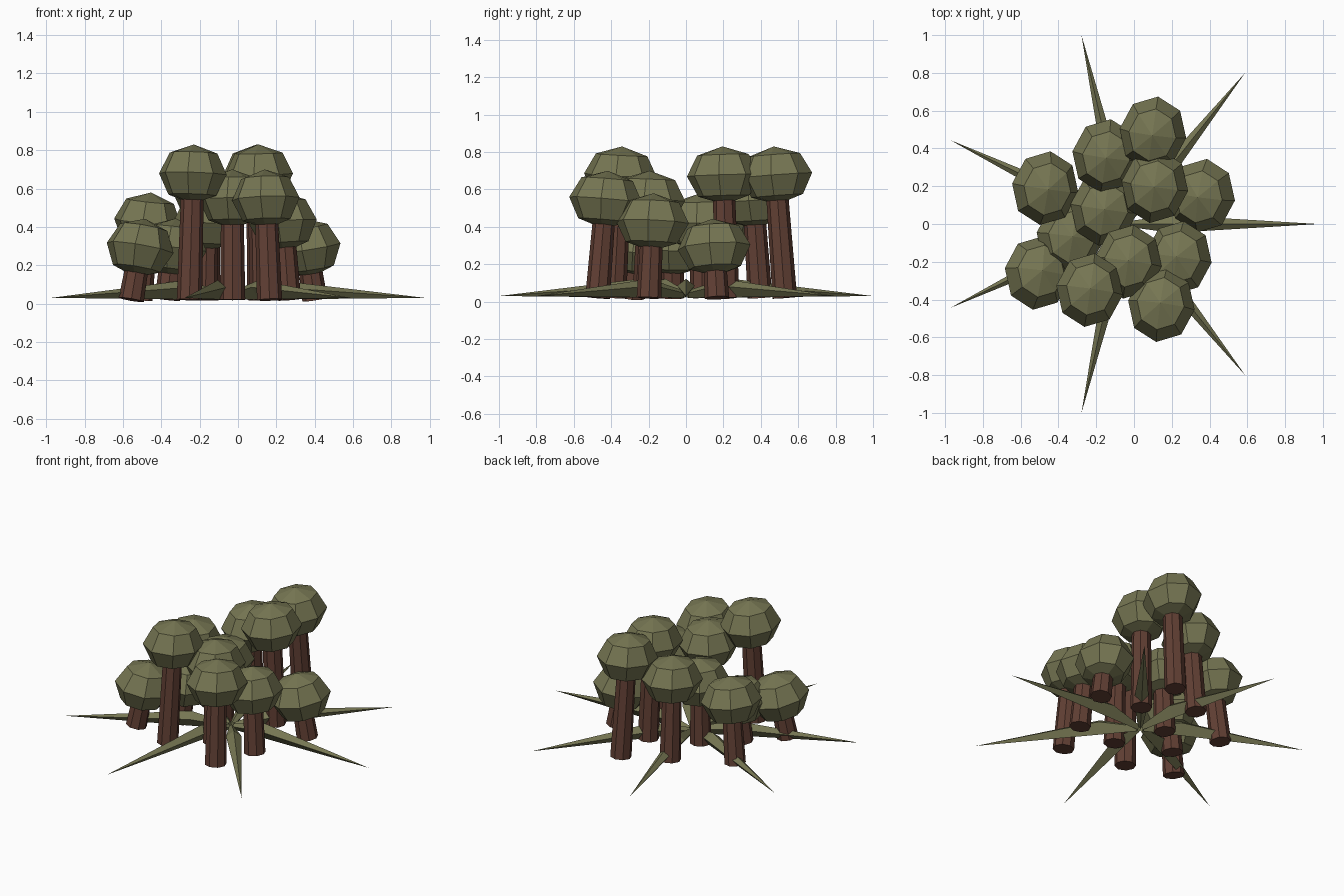
import bpy, bmesh
from math import cos, sin, pi, tau, radians
from mathutils import Vector, Matrix

cube = bpy.data.objects.get("Cube")
if cube:
    bpy.data.objects.remove(cube, do_unlink=True)


def material(name, rgb):
    m = bpy.data.materials.new(name)
    m.use_nodes = True
    m.diffuse_color = (*rgb, 1)
    bsdf = next(n for n in m.node_tree.nodes if n.type == 'BSDF_PRINCIPLED')
    bsdf.inputs["Base Color"].default_value = (*rgb, 1)
    bsdf.inputs["Roughness"].default_value = 0.9
    return m


OLIVE = material("olive green", (0.18, 0.18, 0.085))
BROWN = material("bark brown", (0.12, 0.05, 0.034))


def finish(name, bm, mat):
    bmesh.ops.recalc_face_normals(bm, faces=bm.faces)
    mesh = bpy.data.meshes.new(name)
    bm.to_mesh(mesh)
    bm.free()
    mesh.materials.append(mat)
    ob = bpy.data.objects.new(name, mesh)
    bpy.context.scene.collection.objects.link(ob)
    return ob


CENTER = Vector((-0.05, 0, 0))   # hub that stalks and leaves radiate from
LEVELS = [0.29, 0.425, 0.545, 0.675]   # cap centre heights

# Cap positions: x, y, height level
PLANTS = [
    (-0.47, 0.19, 1), (-0.15, 0.36, 2), (0.10, 0.48, 3), (0.11, 0.20, 3),
    (0.36, 0.15, 0), (-0.16, 0.08, 1), (-0.34, -0.07, 0), (-0.51, -0.26, 0),
    (-0.235, -0.35, 3), (-0.03, -0.20, 2), (0.235, -0.18, 1), (0.145, -0.43, 2),
]


def stalk_and_cap(i, x, y, level):
    top = Vector((x, y, LEVELS[level]))
    base = CENTER + (top - CENTER) * 1.1
    base.z = 0.02
    axis = top - base
    lean = axis.to_track_quat('Z', 'Y').to_matrix().to_4x4()
    lean = Vector((0, 0, 1)).rotation_difference(axis).to_matrix().to_4x4()

    # Tapered eight-sided stalk
    bm = bmesh.new()
    bmesh.ops.create_cone(
        bm, cap_ends=True, segments=8, radius1=0.066, radius2=0.058,
        depth=axis.length,
        matrix=Matrix.Translation((base + top) / 2) @ lean)
    finish(f"stalk_{i}", bm, BROWN)

    # Faceted, slightly flattened cap
    bm = bmesh.new()
    shape = Matrix.Diagonal((0.178, 0.197, 0.155, 1))
    turn = Matrix.Rotation(radians(-8), 4, 'Z')
    bmesh.ops.create_uvsphere(
        bm, u_segments=8, v_segments=4, radius=1,
        matrix=Matrix.Translation(top) @ lean @ turn @ shape)
    finish(f"cap_{i}", bm, OLIVE)


for i, plant in enumerate(PLANTS, 1):
    stalk_and_cap(i, *plant)


# Spiky ground leaves: diamond section swelling from the hub, then tapering
SECTIONS = [  # distance, half width, top, side and bottom heights
    (0.02, 0.015, 0.06, 0.045, 0.02),
    (0.25, 0.047, 0.122, 0.085, 0.022),
]


def leaf(i, angle):
    bm = bmesh.new()
    rings = [[bm.verts.new(p) for p in
              ((r, 0, hi), (r, w, mid), (r, 0, lo), (r, -w, mid))]
             for r, w, hi, mid, lo in SECTIONS]
    tip = bm.verts.new((1.025, 0, 0.03))
    bm.faces.new(rings[0])
    for k in range(4):
        n = (k + 1) % 4
        bm.faces.new((rings[0][k], rings[0][n], rings[1][n], rings[1][k]))
        bm.faces.new((rings[1][k], rings[1][n], tip))
    bm.transform(Matrix.Translation(CENTER) @ Matrix.Rotation(angle, 4, 'Z'))
    finish(f"leaf_{i}", bm, OLIVE)


for i in range(7):
    leaf(i + 1, i * tau / 7)
